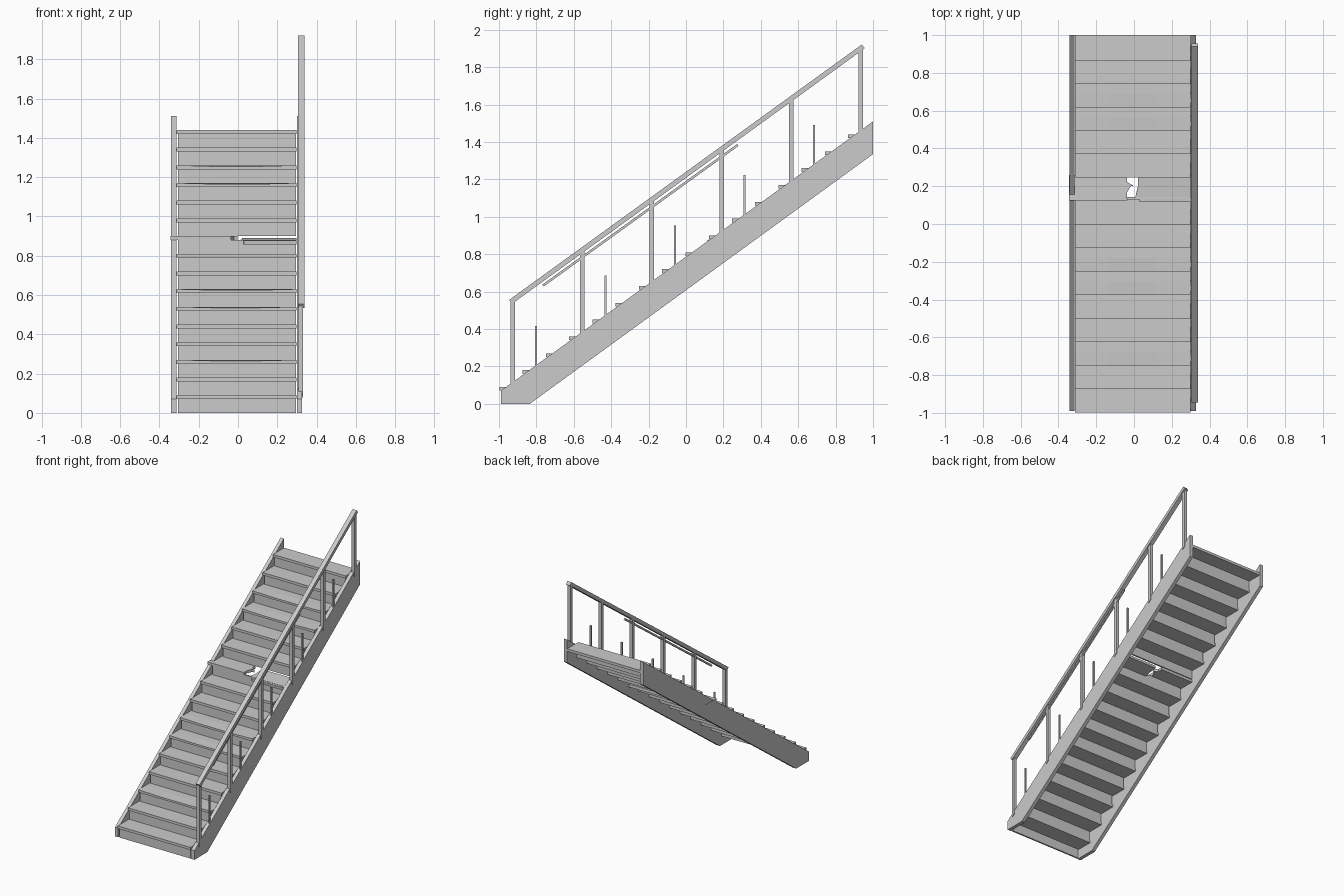
import bpy, bmesh, math
from mathutils import Matrix, Vector

if "Cube" in bpy.data.objects:
    bpy.data.objects.remove(bpy.data.objects["Cube"])

RISE, GOING, Y0, N = 0.09, 0.1243, -0.998, 16
SLOPE = 0.7236
XL, XR = -0.314, 0.300          # inner faces of the two stringers
THICK = 0.02

grey = bpy.data.materials.new("plain_grey")
grey.diffuse_color = (0.6, 0.6, 0.6, 1)
grey.use_nodes = True
grey.node_tree.nodes["Principled BSDF"].inputs["Base Color"].default_value = grey.diffuse_color


def finish(name, bm):
    bmesh.ops.recalc_face_normals(bm, faces=bm.faces)
    me = bpy.data.meshes.new(name)
    bm.to_mesh(me)
    bm.free()
    me.materials.append(grey)
    ob = bpy.data.objects.new(name, me)
    bpy.context.collection.objects.link(ob)
    return ob


def prism(name, pts, offset):
    """Closed 3D outline extruded along an offset."""
    bm = bmesh.new()
    face = bm.faces.new([bm.verts.new(p) for p in pts])
    new = bmesh.ops.extrude_face_region(bm, geom=[face])["geom"]
    bmesh.ops.translate(bm, vec=offset,
                        verts=[g for g in new if isinstance(g, bmesh.types.BMVert)])
    return finish(name, bm)


def side_prism(name, yz, x0, x1):
    return prism(name, [(x0, y, z) for y, z in yz], (x1 - x0, 0, 0))


def box(name, x0, x1, y0, y1, z0, z1):
    return side_prism(name, [(y0, z0), (y1, z0), (y1, z1), (y0, z1)], x0, x1)


def stringer_top(y):
    return 0.07 + (y + 0.99) * SLOPE


def worn_tread(name, y0, y1, z):
    """Tread whose front middle is slightly worn down."""
    bm = bmesh.new()
    rows = []
    for y in (y0, (y0 + y1) / 2, y1):
        row = []
        for x in (XL + 0.002, -0.13, 0.11, XR - 0.002):
            dip = 0.005 if y == y0 and abs(x) < 0.2 else 0
            row.append(bm.verts.new((x, y, z - dip)))
        rows.append(row)
    for a, b in zip(rows, rows[1:]):
        for i in range(3):
            bm.faces.new((a[i], a[i + 1], b[i + 1], b[i]))
    new = bmesh.ops.extrude_face_region(bm, geom=bm.faces[:])["geom"]
    for g in new:
        if isinstance(g, bmesh.types.BMVert):
            g.co.z = z - THICK
    finish(name, bm)


# Stringers
profile = [(-0.99, 0), (-0.835, 0), (1, 1.335), (1, 1.51), (-0.99, 0.07)]
side_prism("left_stringer", profile, -0.341, XL)
side_prism("right_stringer", profile, XR, 0.327)

# Treads and risers; one tread is broken
BROKEN = 9
for i in range(N):
    y, z = Y0 + i * GOING, RISE * (i + 1)
    y_end = 1.0 if i == N - 1 else y + GOING + 0.022
    box(f"riser_{i + 1}", XL + 0.008, XR - 0.006, y + 0.01, y + 0.022,
        z - RISE, z - THICK)
    if i == BROKEN:
        continue
    if i in (2, 5, 6, 12, 13):
        worn_tread(f"tread_{i + 1}", y, y_end, z)
    else:
        box(f"tread_{i + 1}", XL + 0.002, XR - 0.002, y, y_end, z - THICK, z)

# Broken tread: left piece slipped sideways, right piece dropped and tilted
y, z = Y0 + BROKEN * GOING + 0.003, RISE * (BROKEN + 1)
y_end = y + GOING + 0.012
prism("broken_tread_left",
      [(-0.343, y, z), (-0.035, y, z), (-0.038, y + 0.04, z), (-0.02, y + 0.075, z),
       (-0.002, y + 0.08, z), (-0.02, y + 0.088, z), (-0.036, y + 0.1, z),
       (-0.036, y_end, z), (-0.343, y_end, z)], (0, 0, -THICK))
zf, zb = 0.877, 0.889
yf = y - 0.008


def on_tilt(x, t):
    return (x, yf + t * (y_end - yf), zf + t * (zb - zf))


prism("broken_tread_right",
      [on_tilt(0.03, 0), on_tilt(0.298, 0), on_tilt(0.298, 1), on_tilt(0.02, 1),
       on_tilt(0.02, 0.55), on_tilt(0.008, 0.2), on_tilt(0.028, 0.12)],
      (0, 0.002, -THICK))


# Handrail, posts and remaining lower rail
def sloped_bar(name, y0, z0, y1, z1, thick, x0, x1):
    d = Vector((y1 - y0, z1 - z0)).normalized()
    n = Vector((-d.y, d.x)) * thick / 2
    a, b = Vector((y0, z0)), Vector((y1, z1))
    side_prism(name, [a - n, b - n, b + n, a + n], x0, x1)


RY0, RZ0, RY1, RZ1 = -0.938, 0.545, 0.948, 1.911
sloped_bar("handrail", RY0, RZ0, RY1, RZ1, 0.026, 0.305, 0.339)
sloped_bar("loose_lower_rail", -0.765, 0.632, 0.277, 1.384, 0.013, 0.316, 0.328)


def rail_z(y):
    return RZ0 + (y - RY0) * (RZ1 - RZ0) / (RY1 - RY0)


STEP = 0.372
for i in range(6):
    c = -0.926 + i * STEP
    a, b = c - 0.012, c + 0.012
    side_prism(f"post_{i + 1}",
               [(a, stringer_top(a) - 0.03), (b, stringer_top(b) - 0.03),
                (b, rail_z(b)), (a, rail_z(a))], 0.308, 0.332)
    # Snapped thin balusters between the posts
    if i < 5:
        m = -0.801 + i * 0.3715
        box(f"broken_baluster_{i + 1}", 0.315, 0.326, m - 0.005, m + 0.005,
            stringer_top(m) - 0.02, 0.417 + i * 0.2685)
